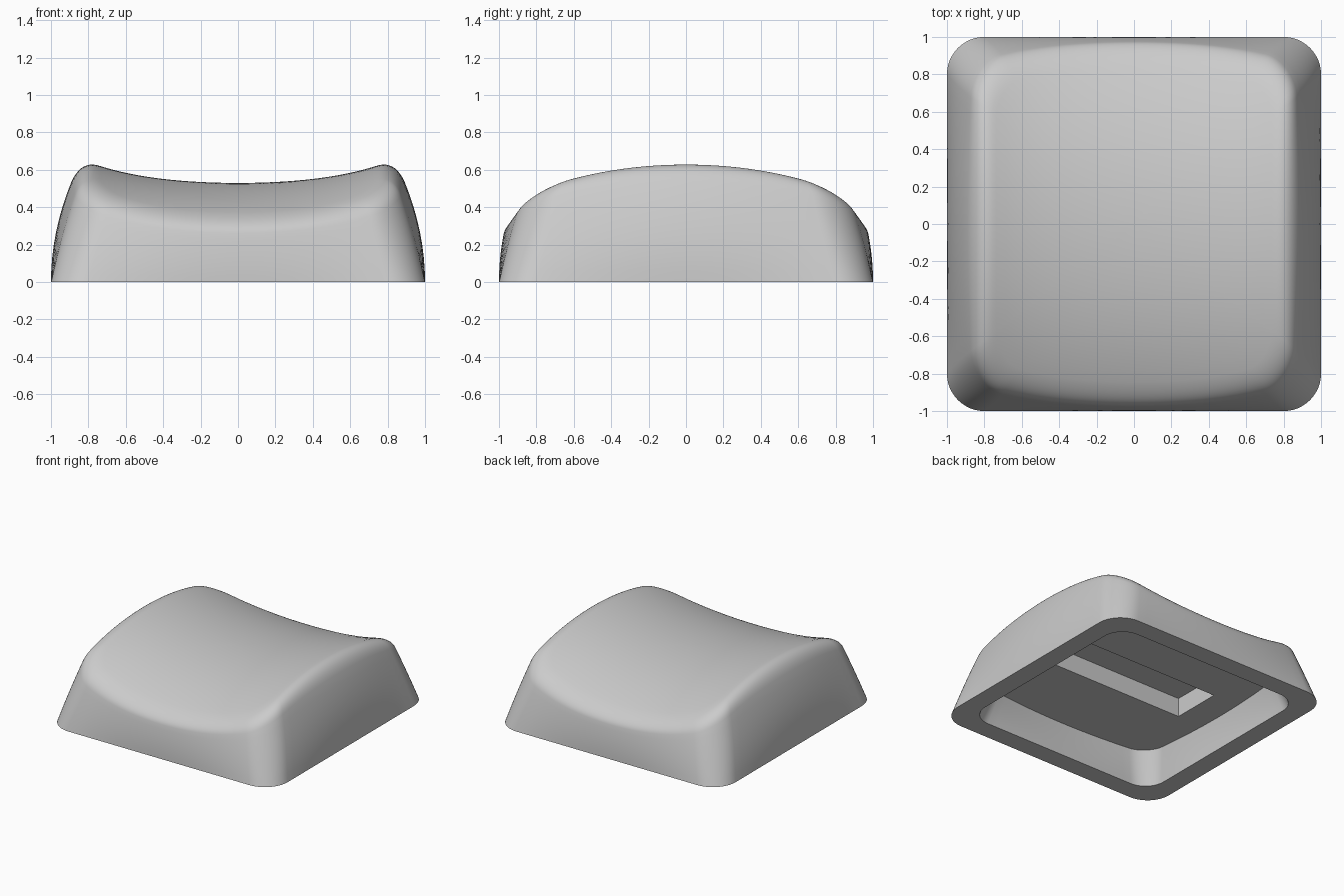
import bpy, bmesh
from math import sin, cos, pi, radians
from mathutils import Vector

cube = bpy.data.objects.get("Cube")
if cube:
    bpy.data.objects.remove(cube, do_unlink=True)

SIDE, ARC, RADIUS = 20, 12, 0.2      # segments per side and corner, corner radius


def base_outline():
    """Rounded square, counter-clockwise."""
    pts, c = [], 1 - RADIUS
    for k in range(4):
        a0 = k * pi / 2
        for i in range(ARC + 1):
            a = a0 - pi / 4 + pi / 4 + i / ARC * pi / 2
            cx = c * (1 if k in (0, 3) else -1)
            cy = c * (1 if k in (0, 1) else -1)
            pts.append(Vector((cx + RADIUS * cos(a), cy + RADIUS * sin(a))))
        run = Vector((-sin(a0 + pi / 2 - pi / 2 + pi / 2 - pi / 2), 0))
        run = Vector((cos(a0 + pi), sin(a0 + pi)))
        start = pts[-1].copy()
        pts += [start + run * (2 * c * i / SIDE) for i in range(1, SIDE)]
    return pts


def wall(p, z):
    """Outer wall: bulging at mid-side, straight taper at the corners."""
    def shrink(along):
        mid = 0.38 * z * z
        return 1 - mid - (0.33 * z - mid) * along ** 2
    return Vector((p.x * shrink(abs(p.y)), p.y * shrink(abs(p.x)), z))


def saddle(x, y):
    """Top surface: dished across x, crowned along y."""
    return 0.53 + 0.12 * x**2 + 0.085 * x**4 - 0.2 * y**2 - 0.03 * y**4


def section(p):
    """One strip from the rim up the wall, over the rounded edge, to the middle."""
    low, high = 0.0, 1.0
    for _ in range(30):
        z = (low + high) / 2
        w = wall(p, z)
        if z < saddle(w.x, w.y):
            low = z
        else:
            high = z
    crest, start = wall(p, z), wall(p, z * 0.82)
    end = Vector((crest.x * 0.88, crest.y * 0.88, 0))
    end.z = saddle(end.x, end.y)
    strip = [wall(p, z * 0.82 * i / 8) for i in range(8)]
    for i in range(11):
        t = i / 10
        strip.append(start * (1 - t)**2 + crest * 2 * t * (1 - t) + end * t * t)
    for i in range(1, 14):
        s = 1 - i / 14
        strip.append(Vector((end.x * s, end.y * s, saddle(end.x * s, end.y * s))))
    return strip


outline = base_outline()
bm = bmesh.new()


def add_ring(points):
    return [bm.verts.new(p) for p in points]


def bridge(a, b):
    for i in range(len(a)):
        j = (i + 1) % len(a)
        bm.faces.new((a[i], a[j], b[j], b[i]))


# Outer shell and dished top
shell = [add_ring(r) for r in zip(*[section(p) for p in outline])]
for a, b in zip(shell, shell[1:]):
    bridge(a, b)
centre = bm.verts.new((0, 0, saddle(0, 0)))
for i, v in enumerate(shell[-1]):
    bm.faces.new((v, shell[-1][(i + 1) % len(outline)], centre))

# Flat rim, hollow and ceiling underneath
INNER, CEILING, SLOT_TOP = 0.845, 0.245, 0.395
previous = shell[0]
for i in range(7):
    ring = add_ring([wall(p, CEILING / INNER * i / 6) * INNER for p in outline])
    bridge(ring, previous)
    previous = ring


# Rectangular slot in the ceiling
def slot_ring(z):
    pts = []
    for p in outline:
        m = max(abs(p.x), abs(p.y))
        pts.append((p.x / m * 0.59, p.y / m * 0.2, z))
    return add_ring(pts)


for z in (CEILING, SLOT_TOP):
    ring = slot_ring(z)
    bridge(ring, previous)
    previous = ring
bm.faces.new(reversed(previous))
bmesh.ops.recalc_face_normals(bm, faces=bm.faces)

mesh = bpy.data.meshes.new("keycap")
bm.to_mesh(mesh)
bm.free()
keycap = bpy.data.objects.new("keycap", mesh)
bpy.context.collection.objects.link(keycap)

grey = bpy.data.materials.new("light_grey_plastic")
grey.use_nodes = True
colour = (0.6, 0.6, 0.6, 1)
grey.diffuse_color = colour
grey.node_tree.nodes["Principled BSDF"].inputs["Base Color"].default_value = colour
mesh.materials.append(grey)

bpy.ops.object.select_all(action="DESELECT")
keycap.select_set(True)
bpy.context.view_layer.objects.active = keycap
bpy.ops.object.shade_smooth_by_angle(angle=radians(35))
